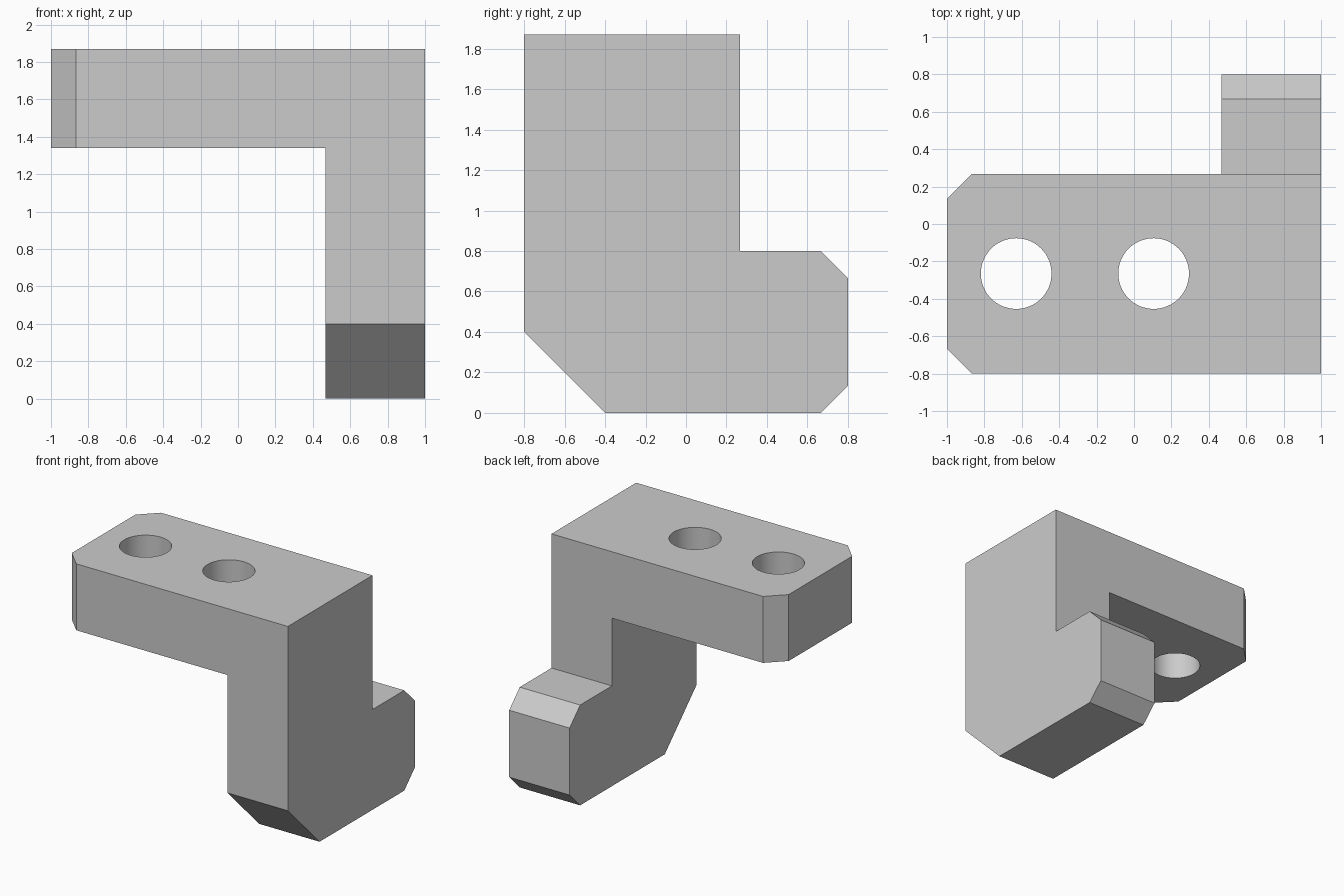
import bpy, math
from mathutils import Matrix

if "Cube" in bpy.data.objects:
    bpy.data.objects.remove(bpy.data.objects["Cube"])

ARM_BOTTOM, TOP, LEG_X = 1.34, 1.87, 0.467
FRONT, ARM_BACK, CHAMFER = -0.8, 0.267, 0.133


def prism(name, outline, start, end, axis):
    """Extrude a (y, z) outline along x, or an (x, y) outline along z."""
    def place(p, t):
        return (t, p[0], p[1]) if axis == 'X' else (p[0], p[1], t)
    n = len(outline)
    verts = [place(p, t) for t in (start, end) for p in outline]
    faces = [list(range(n))[::-1], list(range(n, 2 * n))]
    faces += [(i, (i + 1) % n, n + (i + 1) % n, n + i) for i in range(n)]
    mesh = bpy.data.meshes.new(name)
    mesh.from_pydata(verts, [], faces)
    ob = bpy.data.objects.new(name, mesh)
    bpy.context.collection.objects.link(ob)
    return ob


def cut(target, cutter):
    """Subtract the cutter and bake the result, then drop the cutter."""
    cutter.hide_render = True
    mod = target.modifiers.new(cutter.name, 'BOOLEAN')
    mod.operation, mod.solver, mod.object = 'DIFFERENCE', 'EXACT', cutter
    bpy.context.view_layer.objects.active = target
    bpy.ops.object.modifier_apply(modifier=mod.name)
    bpy.data.objects.remove(cutter)


# Bracket body: side profile swept over the full width
side = [(FRONT, 0.4), (-0.4, 0), (0.667, 0), (0.8, 0.133), (0.8, 0.667),
        (0.667, 0.8), (ARM_BACK, 0.8), (ARM_BACK, TOP), (FRONT, TOP)]
bracket = prism("bracket", side, -1, 1, 'X')

# Clear the space under the arm, leaving the leg
space = [(-2, -2), (LEG_X, -2), (LEG_X, 2), (-2, 2)]
cut(bracket, prism("under_arm_cutter", space, -1, ARM_BOTTOM, 'Z'))

# Chamfer the two vertical corners at the arm's free end
for y, s in ((FRONT, 1), (ARM_BACK, -1)):
    corner = [(-1 - CHAMFER, y + s * 2 * CHAMFER), (-1 - CHAMFER, y - s * CHAMFER),
              (-1 + 2 * CHAMFER, y - s * CHAMFER)]
    if s < 0:
        corner.reverse()
    cut(bracket, prism("corner_cutter", corner, 1, 2.2, 'Z'))

# Bolt holes through the arm
for x in (-0.63, 0.105):
    ring = [(x + 0.189 * math.cos(a), -0.265 + 0.189 * math.sin(a))
            for a in (math.tau * i / 64 for i in range(64))]
    cut(bracket, prism("hole_cutter", ring, 1, 2.2, 'Z'))

# Smooth only the hole walls
bpy.ops.object.select_all(action='DESELECT')
bracket.select_set(True)
bpy.context.view_layer.objects.active = bracket
bpy.ops.object.shade_smooth_by_angle(angle=math.radians(30))
